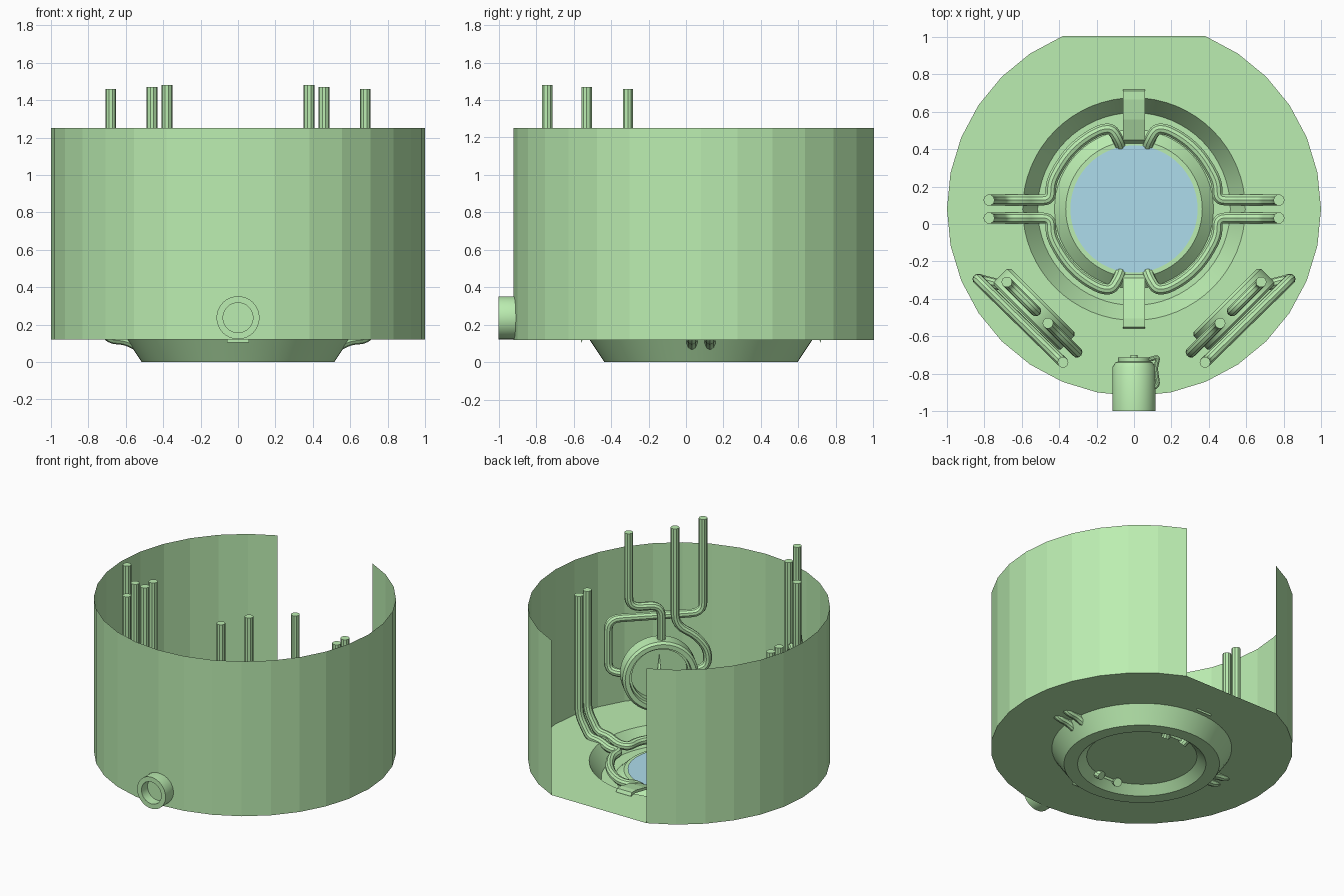
import bpy, bmesh
from math import sin, cos, pi, radians
from mathutils import Vector, Matrix

if "Cube" in bpy.data.objects:
    bpy.data.objects.remove(bpy.data.objects["Cube"])

CY, FLOOR, TOP = 0.08, 0.12, 1.25


def material(name, rgb):
    m = bpy.data.materials.new(name)
    m.diffuse_color = (*rgb, 1)
    m.use_nodes = True
    m.node_tree.nodes["Principled BSDF"].inputs["Base Color"].default_value = m.diffuse_color
    return m


GREEN = material("green_paint", (0.5, 0.85, 0.44))
BLUE = material("blue_glass", (0.42, 0.72, 0.84))


def add(name, mesh, mat=GREEN, smooth=True):
    mesh.materials.clear()
    mesh.materials.append(mat)
    ob = bpy.data.objects.new(name, mesh)
    bpy.context.collection.objects.link(ob)
    if smooth:
        bpy.ops.object.select_all(action='DESELECT')
        ob.select_set(True)
        bpy.context.view_layer.objects.active = ob
        bpy.ops.object.shade_smooth_by_angle(angle=radians(35))
    return ob


def from_data(name, verts, faces, mat=GREEN, smooth=False, fix=False):
    me = bpy.data.meshes.new(name)
    me.from_pydata([tuple(v) for v in verts], [], faces)
    if fix:
        bm = bmesh.new()
        bm.from_mesh(me)
        bmesh.ops.remove_doubles(bm, verts=bm.verts, dist=1e-5)
        bmesh.ops.recalc_face_normals(bm, faces=bm.faces)
        bm.to_mesh(me)
        bm.free()
    return add(name, me, mat, smooth)


def lathe(name, profile, matrix, mat=GREEN, segs=64, fix=True):
    verts = [matrix @ Vector((r * cos(2 * pi * i / segs), r * sin(2 * pi * i / segs), h))
             for r, h in profile for i in range(segs)]
    faces = [(k * segs + i, k * segs + (i + 1) % segs,
              (k + 1) * segs + (i + 1) % segs, (k + 1) * segs + i)
             for k in range(len(profile) - 1) for i in range(segs)]
    return from_data(name, verts, faces, mat, True, fix)


def rounded(points, radius, steps=5):
    """Round the inner corners of a path."""
    pts = [Vector(p) for p in points]
    out = [pts[0]]
    for a, b, c in zip(pts, pts[1:], pts[2:]):
        r = min(radius, (a - b).length * 0.48, (c - b).length * 0.48)
        p, q = b + (a - b).normalized() * r, b + (c - b).normalized() * r
        for i in range(steps + 1):
            t = i / steps
            out.append(p * (1 - t) ** 2 + b * 2 * t * (1 - t) + q * t * t)
    return out + [pts[-1]]


def pipe(name, points, r=0.029, bend=0.06):
    cu = bpy.data.curves.new(name, 'CURVE')
    cu.dimensions = '3D'
    cu.bevel_depth = r
    cu.bevel_resolution = 3
    cu.use_fill_caps = True
    pts = rounded(points, bend)
    sp = cu.splines.new('POLY')
    sp.points.add(len(pts) - 1)
    for p, co in zip(sp.points, pts):
        p.co = (*co, 1)
    tmp = bpy.data.objects.new(name + "_path", cu)
    bpy.context.collection.objects.link(tmp)
    bpy.context.view_layer.update()
    dg = bpy.context.evaluated_depsgraph_get()
    me = bpy.data.meshes.new_from_object(tmp.evaluated_get(dg))
    bpy.data.objects.remove(tmp)
    return add(name, me)


# thin outer wall: 32 sides with four left open at the back
angles = [radians(112.5 + 11.25 * i) for i in range(29)]
verts = [(cos(a), CY + sin(a), z) for z in (FLOOR, TOP) for a in angles]
from_data("outer_wall", verts, [(i, i + 1, i + 30, i + 29) for i in range(28)])

# floor with a round opening and a straight back edge
rim = [Vector((cos(2 * pi * i / 32), sin(2 * pi * i / 32))) for i in range(32)]
outer, inner = [], []
for i in range(64):
    p = (rim[i // 2] + rim[((i + 1) // 2) % 32]) / 2
    outer.append((p.x, CY + min(p.y, sin(radians(67.5))), FLOOR))
    inner.append((0.595 * cos(2 * pi * i / 64), CY + 0.595 * sin(2 * pi * i / 64), FLOOR))
from_data("floor", outer + inner,
          [(i, (i + 1) % 64, 64 + (i + 1) % 64, 64 + i) for i in range(64)])

# sunken bowl with a raised central plate and window
centre = Matrix.Translation((0, CY, 0))
lathe("bowl", [(0.595, FLOOR), (0.515, 0), (0.425, 0), (0.365, 0.055), (0, 0.055)], centre)
lathe("window", [(0.34, 0.06), (0, 0.06)], centre, BLUE, fix=False).data.flip_normals()
bpy.data.objects["window"].data.update()

# port through the front wall
lathe("front_port", [(0, 0.70), (0.02, 0.70), (0.02, 0.715), (0.085, 0.715), (0.085, 0.735),
                     (0.1, 0.74), (0.115, 0.765), (0.115, 1.0), (0.08, 1.0), (0.08, 0.93),
                     (0, 0.93)],
      Matrix.Translation((0, 0, 0.237)) @ Matrix.Rotation(pi / 2, 4, 'X'), segs=32)
pipe("port_handle", [(0.10, -0.88, 0.25), (0.128, -0.86, 0.25), (0.115, -0.77, 0.25),
                     (0.13, -0.71, 0.25), (0.08, -0.725, 0.25)], 0.012, 0.02)

# bent straps holding the plate, front and back
strap = [(0.64, 0.125), (0.63, 0.145), (0.585, 0.145), (0.48, 0.125), (0.37, 0.085), (0.35, 0.055)]
for s, side in ((1, "back"), (-1, "front")):
    verts = [(x, CY + s * d, z + dz) for d, z in strap
             for x, dz in ((-0.06, 0), (0.06, 0), (0.06, -0.02), (-0.06, -0.02))]
    faces = [(4 * k + i, 4 * k + (i + 1) % 4, 4 * k + 4 + (i + 1) % 4, 4 * k + 4 + i)
             for k in range(len(strap) - 1) for i in range(4)]
    n = len(verts)
    faces += [(0, 1, 2, 3), (n - 4, n - 3, n - 2, n - 1)]
    from_data(side + "_strap", verts, faces, fix=True)

gauge_profile = [(0, -0.06), (0.245, -0.06), (0.255, -0.05), (0.255, 0.05), (0.24, 0.065),
                 (0.21, 0.065), (0.205, 0.03), (0.19, 0.03), (0.19, -0.03), (0, -0.03)]

for s, side in ((1, "right"), (-1, "left")):
    # pipe pairs: riser, drop to the floor, then a quarter arc round the plate
    for t, end in ((1, "back"), (-1, "front")):
        arc = [(0.46 * cos(radians(a)), 0.46 * sin(radians(a)), 0.085)
               for a in (29, 39, 49, 59, 68)]
        path = [(0.775, 0.048, 1.145), (0.775, 0.048, 0.27), (0.69, 0.048, 0.127),
                (0.6, 0.048, 0.122), (0.53, 0.048, 0.085), (0.445, 0.048, 0.085),
                (0.445, 0.14, 0.085)] + arc + [
                (0.12, 0.43, 0.085), (0.085, 0.375, 0.07), (0.07, 0.33, 0.03)]
        pipe(f"{side}_{end}_coil_pipe", [(s * x, CY + t * y, z) for x, y, z in path], 0.03)

    # round gauge standing at the front corner, facing the middle
    facing = Vector((-s, 1, 0)).normalized()
    place = Matrix.Translation((s * 0.535, -0.455, 0.41)) @ facing.to_track_quat('Z', 'Y').to_matrix().to_4x4()
    lathe(side + "_gauge", gauge_profile, place, segs=48)
    lathe(side + "_gauge_needle", [(0, -0.19), (0.018, -0.19), (0.014, 0), (0, 0.14)],
          Matrix.Translation((s * 0.535, -0.455, 0.41)), segs=12)

    # three pipes feeding each gauge
    feeds = {
        "top": [(0.68, -0.31, 1.46), (0.68, -0.31, 0.91), (0.525, -0.465, 0.91),
                (0.525, -0.465, 0.64)],
        "inner": [(0.46, -0.53, 1.47), (0.46, -0.53, 0.76), (0.36, -0.63, 0.67),
                  (0.305, -0.685, 0.56), (0.305, -0.685, 0.44), (0.38, -0.61, 0.41)],
        "outer": [(0.38, -0.74, 1.48), (0.38, -0.74, 0.79), (0.835, -0.295, 0.79),
                  (0.835, -0.295, 0.41), (0.70, -0.33, 0.41)],
    }
    for key, path in feeds.items():
        pipe(f"{side}_{key}_gauge_pipe", [(s * x, y, z) for x, y, z in path], 0.029, 0.08)
